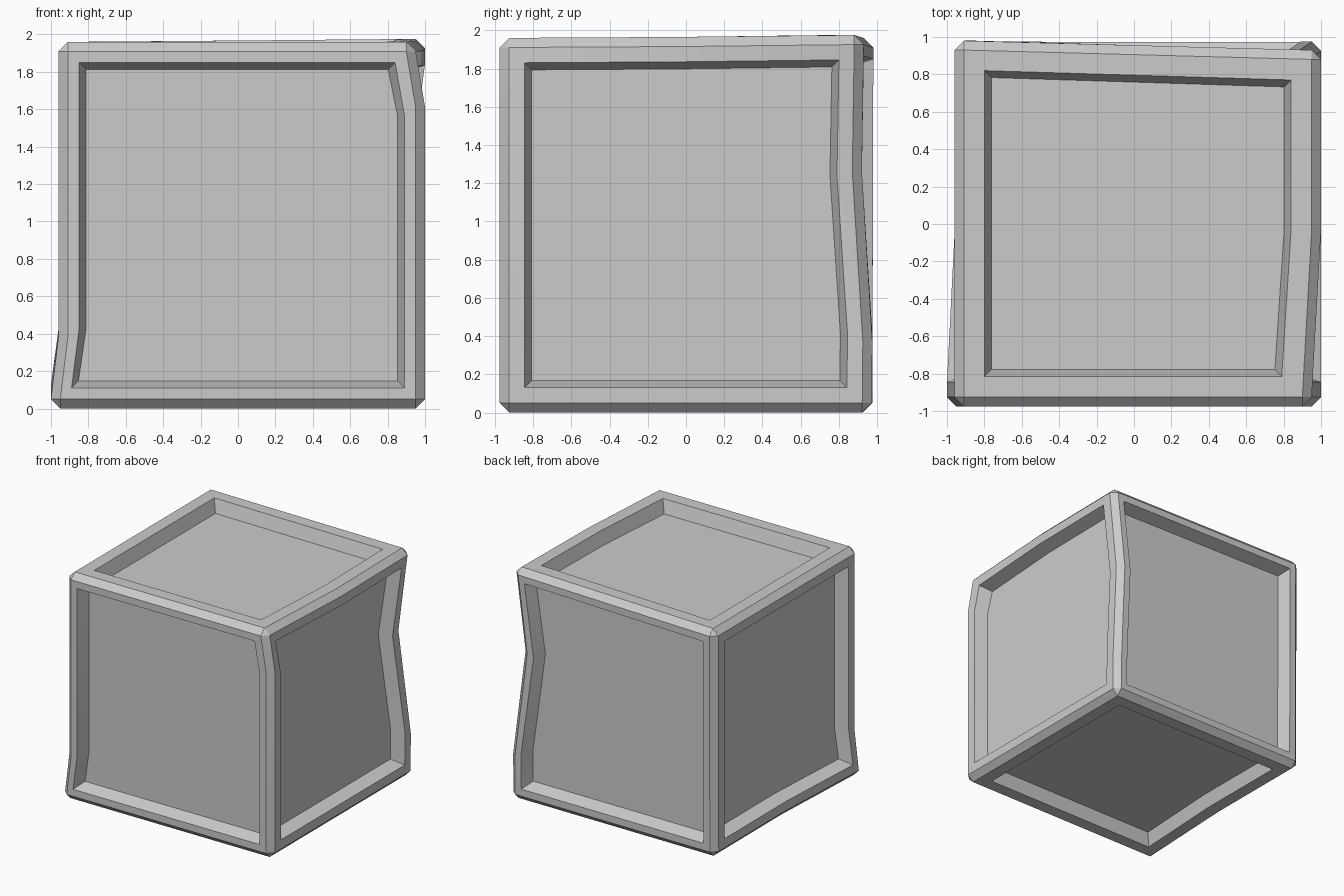
import bpy, bmesh, math
from mathutils import Vector

if "Cube" in bpy.data.objects:
    bpy.data.objects.remove(bpy.data.objects["Cube"])

CHAMFER, TAPER, DEPTH = 0.05, 0.037, 0.11
FRAME = (0.08, 0.06, 0.11)          # frame width on the x, y and z faces

# Corners of the worn cube, keyed by (x, y, z) side
corner = {
    (-1, -1, -1): (-1.0, -0.975, 0.0), (1, -1, -1): (1.0, -0.975, 0.0),
    (-1, 1, -1): (-0.96, 0.975, 0.0), (1, 1, -1): (1.0, 0.972, 0.0),
    (-1, -1, 1): (-0.96, -0.975, 1.96), (1, -1, 1): (0.95, -0.975, 1.96),
    (-1, 1, 1): (-0.96, 0.98, 1.96), (1, 1, 1): (1.0, 0.93, 1.975),
}
# Kinks along edges (0 marks the running direction), listed from - to +
kinks = {
    (-1, -1, 0): [(-0.96, -0.975, 0.38)],
    (1, -1, 0): [(1.0, -0.975, 1.61)],
    (1, 1, 0): [(1.0, 0.975, 0.37), (0.92, 0.92, 1.26)],
    (-1, 0, -1): [(-0.957, 0.0, 0.0)],
    (1, 0, 1): [(1.0, -0.03, 1.965)],
}

bm = bmesh.new()
cache = {}
CENTRE = Vector((0, 0, 0.98))


def point(key, i, axis, ring):
    """Vertex of a face ring: 0 = chamfer line, 1 = frame inside, 2 = recess floor."""
    k = (key, i, axis, ring)
    if k not in cache:
        p = Vector(corner[key] if i is None else kinks[key][i])
        side = [0.0, FRAME[axis], FRAME[axis] + TAPER][ring] + CHAMFER
        for a in range(3):
            if a == axis:
                p[a] -= key[a] * (DEPTH if ring == 2 else 0)
            elif key[a]:
                p[a] -= key[a] * side
            elif ring:
                p[a] = CENTRE[a] + (p[a] - CENTRE[a]) * 0.93
        cache[k] = bm.verts.new(p)
    return cache[k]


def edge_run(c0, c1):
    """Point ids from corner c0 up to, but not including, corner c1."""
    key = tuple(a if a == b else 0 for a, b in zip(c0, c1))
    ids = [(key, i) for i in range(len(kinks.get(key, [])))]
    return [(c0, None)] + (ids if sum(c0) < sum(c1) else ids[::-1])


# Framed, recessed panel on each side
for axis in range(3):
    u, v = (axis + 1) % 3, (axis + 2) % 3
    for sign in (-1, 1):
        cs = []
        for su, sv in ((-1, -1), (1, -1), (1, 1), (-1, 1)):
            c = [0, 0, 0]
            c[axis], c[u], c[v] = sign, su, sv
            cs.append(tuple(c))
        ids = [p for j in range(4) for p in edge_run(cs[j], cs[(j + 1) % 4])]
        rings = [[point(k, i, axis, r) for k, i in ids] for r in range(3)]
        n = len(ids)
        for outer, inner in zip(rings, rings[1:]):
            for j in range(n):
                m = (j + 1) % n
                bm.faces.new((outer[j], outer[m], inner[m], inner[j]))
        bm.faces.new(rings[2])

# Chamfer strips along the edges and a triangle at each corner
for c in corner:
    bm.faces.new([point(c, None, a, 0) for a in range(3)])
    for e in range(3):
        if c[e] < 0:
            end = tuple(1 if a == e else c[a] for a in range(3))
            ids = edge_run(c, end) + [(end, None)]
            f, g = [a for a in range(3) if a != e]
            for (k0, i0), (k1, i1) in zip(ids, ids[1:]):
                bm.faces.new((point(k0, i0, f, 0), point(k1, i1, f, 0),
                              point(k1, i1, g, 0), point(k0, i0, g, 0)))

bmesh.ops.recalc_face_normals(bm, faces=bm.faces)
mesh = bpy.data.meshes.new("panelled_crate")
bm.to_mesh(mesh)
bm.free()
crate = bpy.data.objects.new("panelled_crate", mesh)
bpy.context.collection.objects.link(crate)
bpy.context.view_layer.objects.active = crate
crate.select_set(True)
bpy.ops.object.shade_smooth_by_angle(angle=math.radians(20))
